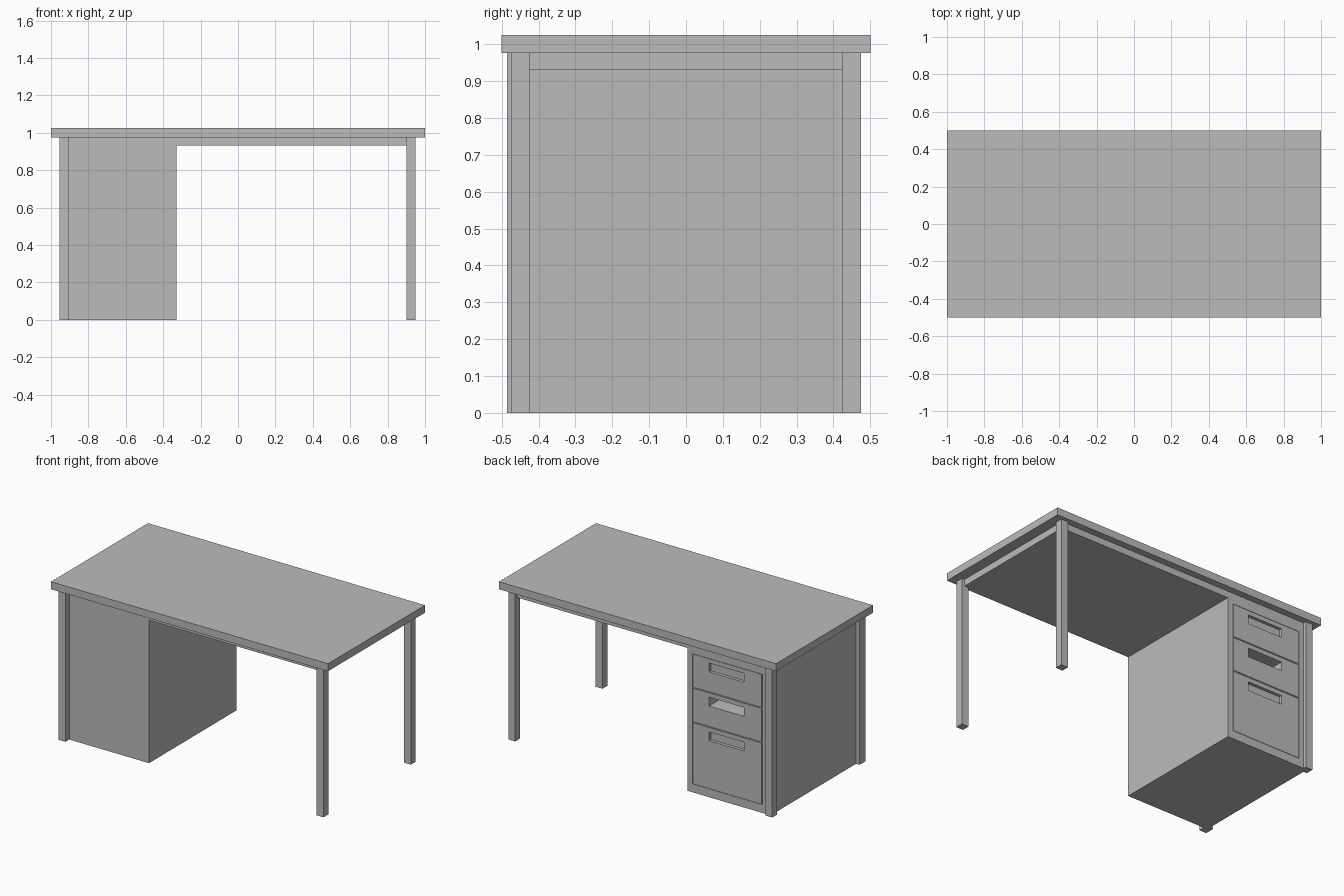
import bpy
from mathutils import Vector

cube = bpy.data.objects.get("Cube")
if cube:
    bpy.data.objects.remove(cube, do_unlink=True)

grey = bpy.data.materials.new("plain grey")
grey.use_nodes = True
colour = (0.5, 0.5, 0.5, 1)
grey.diffuse_color = colour
grey.node_tree.nodes["Principled BSDF"].inputs["Base Color"].default_value = colour


def box(name, x, y, z):
    """Box from (min, max) ranges on each axis."""
    lo, hi = Vector((x[0], y[0], z[0])), Vector((x[1], y[1], z[1]))
    bpy.ops.mesh.primitive_cube_add(size=1)
    ob = bpy.context.object
    ob.name = ob.data.name = name
    for v in ob.data.vertices:
        v.co = (lo + hi) / 2 + v.co * (hi - lo)
    ob.data.materials.append(grey)
    return ob


def cut(target, x, y, z):
    """Subtract a box-shaped pocket from the target."""
    cutter = box("cutter", x, y, z)
    cutter.hide_render = True
    mod = target.modifiers.new("pocket", "BOOLEAN")
    mod.operation = "DIFFERENCE"
    mod.solver = "EXACT"
    mod.object = cutter
    bpy.context.view_layer.objects.active = target
    bpy.ops.object.modifier_apply(modifier=mod.name)
    bpy.data.objects.remove(cutter, do_unlink=True)


FRONT, BACK = -0.446, 0.456
UNDER_TOP, UNDER_SLAB = 0.976, 0.932

# Table top and the slab under it
box("table_top", (-1, 1), (-0.5, 0.5), (UNDER_TOP, 1.025))
box("under_slab", (-0.33, 0.93), (FRONT, BACK), (UNDER_SLAB, UNDER_TOP))

# Legs, the right front one standing slightly forward
for side, x in (("right", (-0.955, -0.905)), ("left", (0.9, 0.95))):
    y_front = -0.485 if side == "right" else -0.475
    box(f"front_{side}_leg", x, (y_front, -0.425), (0, UNDER_TOP))
    box(f"back_{side}_leg", x, (0.425, 0.475), (0, UNDER_TOP))

# Drawer pedestal, opening to the back
pedestal = box("drawer_pedestal", (-0.93, -0.33), (FRONT, BACK), (0, UNDER_TOP))

# Drawers: bottom, top, grip depth
GAP = 0.004
drawers = {
    "upper_drawer": (0.686, 0.905, 0.02),
    "middle_drawer": (0.46, 0.682, 0.12),
    "lower_drawer": (0.054, 0.456, 0.02),
}
for name, (bottom, top, depth) in drawers.items():
    cut(pedestal, (-0.87, -0.367), (BACK - 0.2, BACK + 0.1), (bottom, top))
    drawer = box(name, (-0.87 + GAP, -0.367 - GAP), (BACK - 0.19, BACK),
                 (bottom + GAP / 2, top - GAP / 2))
    # Recessed grip
    cut(drawer, (-0.738, -0.485), (BACK - depth, BACK + 0.1),
        (top - 0.088, top - 0.03))
